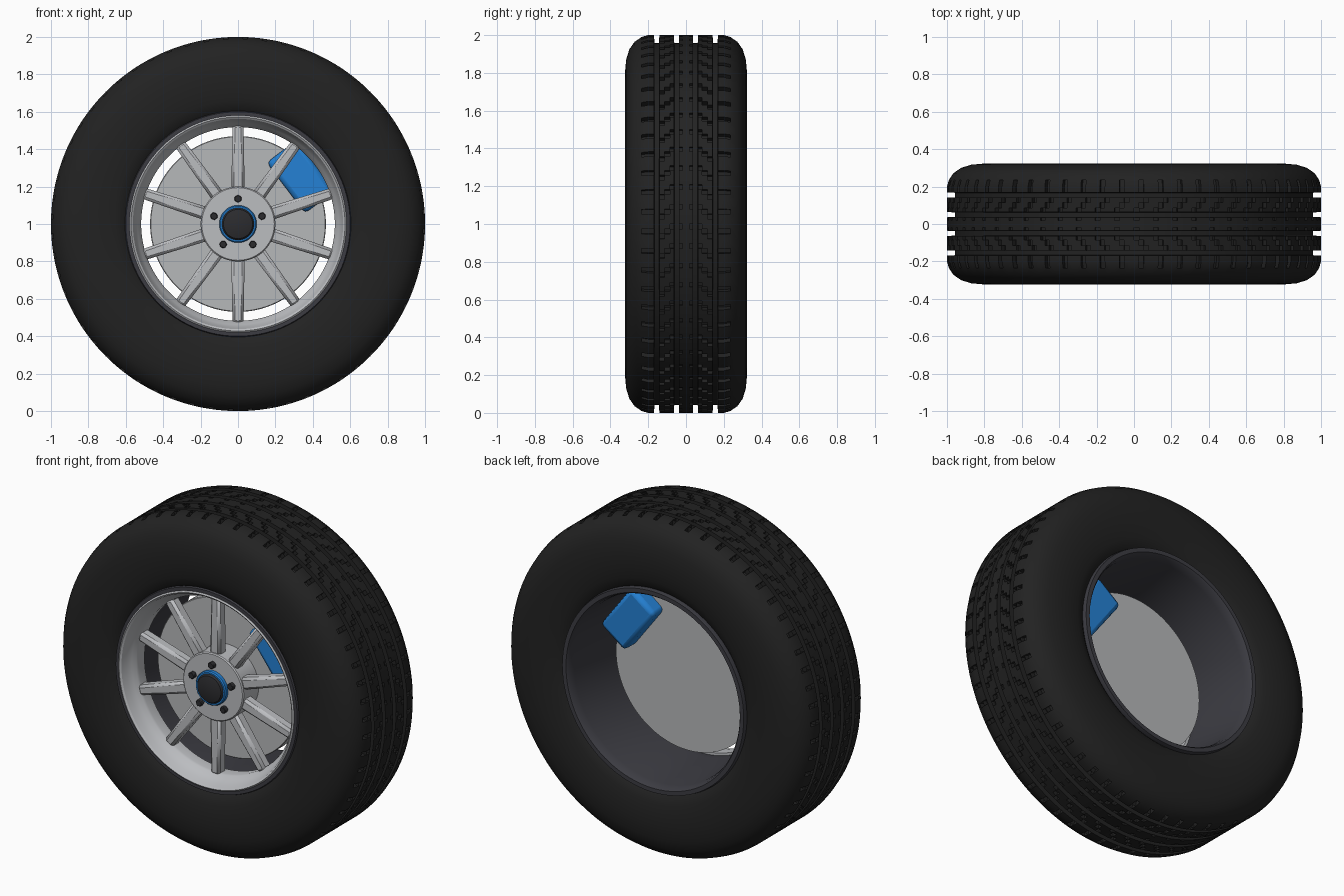
import bpy, bmesh, math
from mathutils import Matrix, Vector

cube = bpy.data.objects.get("Cube")
if cube:
    bpy.data.objects.remove(cube, do_unlink=True)

AXLE = Vector((0, 0, 1))


def material(name, rgb, roughness=0.5):
    m = bpy.data.materials.new(name)
    m.use_nodes = True
    m.diffuse_color = (*rgb, 1)
    node = m.node_tree.nodes["Principled BSDF"]
    node.inputs["Base Color"].default_value = (*rgb, 1)
    node.inputs["Roughness"].default_value = roughness
    return m


RUBBER = material("black rubber", (0.016, 0.016, 0.016), 0.8)
SILVER = material("silver alloy", (0.50, 0.51, 0.53))
STEEL = material("brake steel", (0.47, 0.48, 0.49))
DARK = material("dark rim metal", (0.045, 0.045, 0.055))
BLACK = material("cap black", (0.025, 0.025, 0.028))
BLUE = material("bright blue", (0.018, 0.22, 0.66))


def finish(name, bm, mat, bevel=0, segments=1):
    """Turn a bmesh centred on the axle into a shaded object."""
    mesh = bpy.data.meshes.new(name)
    bm.to_mesh(mesh)
    bm.free()
    mesh.materials.append(mat)
    ob = bpy.data.objects.new(name, mesh)
    ob.location = AXLE
    bpy.context.collection.objects.link(ob)
    bpy.ops.object.select_all(action="DESELECT")
    ob.select_set(True)
    bpy.context.view_layer.objects.active = ob
    bpy.ops.object.shade_smooth_by_angle(angle=math.radians(30))
    if bevel:
        mod = ob.modifiers.new("edge bevel", "BEVEL")
        mod.width = bevel
        mod.segments = segments
    return ob


def revolve(profile, steps, closed=True):
    """Spin (radius, y) points around the y axis; faces come column by column."""
    bm = bmesh.new()
    rings = []
    for i in range(steps):
        a = math.tau * i / steps
        rings.append([bm.verts.new((r * math.sin(a), y, r * math.cos(a))) for r, y in profile])
    n = len(profile)
    grid = {}
    for i in range(steps):
        p, q = rings[i], rings[(i + 1) % steps]
        for j in range(n if closed else n - 1):
            k = (j + 1) % n
            grid[i, j] = bm.faces.new((p[j], q[j], q[k], p[k]))
    return bm, grid


def lathe(name, profile, mat, steps=96, closed=True):
    bm, _ = revolve(profile, steps, closed)
    bmesh.ops.remove_doubles(bm, verts=bm.verts, dist=0.0001)
    bmesh.ops.recalc_face_normals(bm, faces=bm.faces)
    return finish(name, bm, mat)


def drum(name, radius, front, back, mat, chamfer=0.006, steps=96):
    return lathe(name, [(0, front), (radius - chamfer, front), (radius, front + chamfer),
                        (radius, back), (0, back)], mat, steps, closed=False)


def box(bm, centre, size, angle=0):
    turn = Matrix.Rotation(angle, 4, "Y") @ Matrix.Translation(centre)
    return bmesh.ops.create_cube(bm, size=1, matrix=turn @ Matrix.Diagonal((*size, 1)))["verts"]


# Tyre: half section from the tread centre to the bead, mirrored
FLOOR = 0.957
half = [(1, 0.018), (1, 0.036), (FLOOR, 0.038), (FLOOR, 0.062), (1, 0.064), (1, 0.085),
        (1, 0.115), (1, 0.141), (FLOOR, 0.143), (FLOOR, 0.167), (1, 0.169), (1, 0.2),
        (0.99, 0.235), (0.965, 0.272), (0.925, 0.3), (0.87, 0.317), (0.79, 0.324),
        (0.72, 0.321), (0.66, 0.312), (0.62, 0.3), (0.595, 0.28), (0.59, 0.22)]
section = [(r, -y) for r, y in reversed(half)] + half
PITCHES, CELLS = 60, 4
bm, grid = revolve(section, PITCHES * CELLS)
bmesh.ops.recalc_face_normals(bm, faces=bm.faces)

# Tread pockets: profile strip -> (cell within each pitch, depth)
mid = len(half)
pockets = {0: (0, 0.012), 4: (0, 0.025), 5: (1, 0.025), 6: (2, 0.025),
           10: (1, 0.03), 11: (1, 0.03)}
for strip, (cell, depth) in pockets.items():
    for column in (mid + strip, mid - 2 - strip):
        faces = [grid[p * CELLS + cell, column] for p in range(PITCHES)]
        sunk = bmesh.ops.extrude_discrete_faces(bm, faces=faces)["faces"]
        for v in {v for f in sunk for v in f.verts}:
            radial = Vector((v.co.x, 0, v.co.z)).normalized()
            v.co -= radial * depth
finish("tyre", bm, RUBBER)

# Rim: dark barrel with flanges, and a dished silver front lip
lathe("rim_barrel", [(0.605, -0.285), (0.6, -0.298), (0.578, -0.298), (0.57, -0.26),
                     (0.535, -0.17), (0.535, -0.1), (0.558, 0.26), (0.566, 0.3),
                     (0.575, 0.312), (0.6, 0.312), (0.605, 0.29), (0.585, 0.2),
                     (0.575, 0.0), (0.585, -0.2)], DARK)
lathe("rim_lip", [(0.58, -0.3), (0.572, -0.306), (0.562, -0.298), (0.552, -0.265),
                  (0.538, -0.235), (0.522, -0.215), (0.518, -0.2), (0.52, -0.14),
                  (0.537, -0.14), (0.545, -0.2), (0.575, -0.26)], SILVER)

# Ten tapered spokes
bm = bmesh.new()
for i in range(10):
    a = math.tau * i / 10
    verts = box(bm, (0, -0.188, 0.35), (0.072, 0.07, 0.36), a)
    for v in verts:
        if math.hypot(v.co.x, v.co.z) > 0.4:
            local = Matrix.Rotation(-a, 3, "Y") @ v.co
            local.x *= 0.82
            v.co = Matrix.Rotation(a, 3, "Y") @ local
finish("spokes", bm, SILVER, bevel=0.014)

# Hub and centre cap
drum("hub", 0.2, -0.236, -0.09, SILVER)
drum("cap_ring", 0.1, -0.262, -0.2, BLUE)
lathe("centre_cap", [(0, -0.284), (0.05, -0.281), (0.078, -0.273), (0.086, -0.262),
                     (0.086, -0.22), (0, -0.22)], BLACK, 64, closed=False)

# Five hexagonal wheel bolts
bm = bmesh.new()
for i in range(5):
    a = math.tau * i / 5
    place = Matrix.Rotation(a, 4, "Y") @ Matrix.Translation((0, -0.24, 0.135))
    bmesh.ops.create_cone(bm, cap_ends=True, segments=6, radius1=0.021, radius2=0.021,
                          depth=0.04, matrix=place @ Matrix.Rotation(math.pi / 2, 4, "X"))
finish("wheel_bolts", bm, BLACK, bevel=0.003)

# Brake disc and caliper
drum("brake_disc", 0.47, -0.09, -0.01, STEEL, chamfer=0.004)
bm = bmesh.new()
box(bm, (0, -0.03, 0.42), (0.34, 0.22, 0.2), math.radians(53))
finish("brake_caliper", bm, BLUE, bevel=0.025, segments=2)
